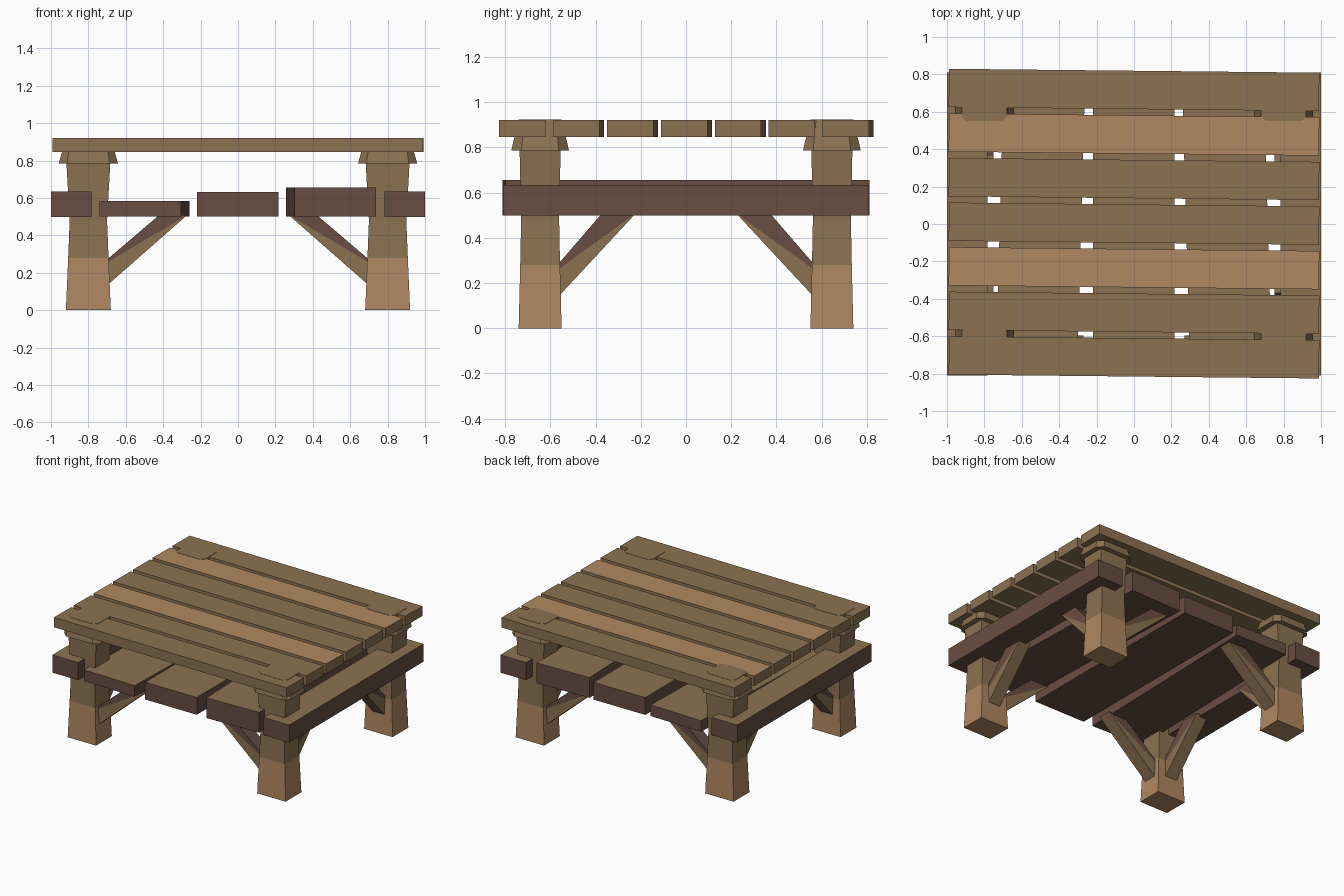
import bpy, bmesh
from math import radians
from mathutils import Matrix, Vector

cube = bpy.data.objects.get("Cube")
if cube:
    bpy.data.objects.remove(cube)


def material(name, rgb):
    m = bpy.data.materials.new(name)
    m.use_nodes = True
    m.diffuse_color = (*rgb, 1)
    m.node_tree.nodes["Principled BSDF"].inputs["Base Color"].default_value = (*rgb, 1)
    return m


TAN = material("weathered tan", (0.262, 0.168, 0.084))
LIGHT = material("light wood", (0.434, 0.246, 0.119))
DARK = material("dark brown wood", (0.138, 0.074, 0.055))


def finish(bm, name, mats, rule=None):
    """Turn a bmesh into an object; rule(face) picks the material slot."""
    bmesh.ops.recalc_face_normals(bm, faces=bm.faces)
    bm.normal_update()
    for f in bm.faces:
        f.material_index = rule(f) if rule else 0
    mesh = bpy.data.meshes.new(name)
    bm.to_mesh(mesh)
    bm.free()
    for m in mats:
        mesh.materials.append(m)
    obj = bpy.data.objects.new(name, mesh)
    bpy.context.collection.objects.link(obj)
    return obj


def board(name, centre, size, turn, mats):
    """Box whose upward face takes the second material."""
    bm = bmesh.new()
    place = (Matrix.Translation(centre) @ Matrix.Rotation(radians(turn), 4, "Z")
             @ Matrix.Diagonal((*size, 1)))
    bmesh.ops.create_cube(bm, size=1, matrix=place)
    return finish(bm, name, mats, lambda f: int(f.normal.z > 0.5))


def loft(name, x, y, sections, mats, rule=None):
    """Stack of chamfered rectangles: (z, half width, half depth, chamfer)."""
    bm = bmesh.new()
    rings = []
    for z, w, d, c in sections:
        pts = []
        for sx, sy in ((1, 1), (-1, 1), (-1, -1), (1, -1)):
            pair = [(sx * w, sy * (d - c)), (sx * (w - c), sy * d)]
            if sx * sy < 0:
                pair.reverse()
            pts += pair if c else pair[:1]
        rings.append([bm.verts.new((x + px, y + py, z)) for px, py in pts])
    for a, b in zip(rings, rings[1:]):
        for i in range(len(a)):
            j = (i + 1) % len(a)
            bm.faces.new((a[i], a[j], b[j], b[i]))
    bm.faces.new(rings[0])
    bm.faces.new(rings[-1])
    return finish(bm, name, mats, rule)


def brace(name, foot, direction, reach, width):
    """Diagonal strut whose side faces are split into a tan and a dark triangle."""
    along = Vector((*direction, 0))
    side = Vector((-along.y, along.x, 0)) * width / 2
    profile = [(-0.06, 0.08), (reach, 0.51), (reach - 0.15, 0.51), (-0.06, 0.22)]
    bm = bmesh.new()
    near, far = [[bm.verts.new(Vector((*foot, z)) + along * d + side * s)
                  for d, z in profile] for s in (-1, 1)]
    painted = []
    for ring in (near, far):
        bm.faces.new(ring[:2] + ring[3:])
        painted.append(bm.faces.new(ring[1:]))
    for i in range(4):
        j = (i + 1) % 4
        f = bm.faces.new((near[i], near[j], far[j], far[i]))
        if i == 2:
            painted.append(f)
    return finish(bm, name, (TAN, DARK), lambda f: int(f in painted))


# Table top: seven boards, two with a lighter upper face
for i in range(7):
    top = LIGHT if i in (2, 5) else TAN
    board(f"top_board_{i + 1}", (0, -0.713 + i * 0.2383, 0.8825),
          (1.98, 0.205, 0.075), -0.6, (TAN, top))

# Lower shelf: two side rails and three uneven boards
for sx, label in ((-1, "right"), (1, "left")):
    board(f"{label}_side_rail", (sx * 0.892, 0, 0.566), (0.216, 1.62, 0.135), 0, (DARK, TAN))
for name, x, w, top, turn in (("right", -0.5, 0.435, 0.585, -1.6),
                              ("middle", -0.002, 0.435, 0.632, 0),
                              ("left", 0.497, 0.437, 0.655, 1.6)):
    board(f"{name}_shelf_board", (x, 0, (0.5 + top) / 2),
          (w, 1.61, top - 0.5), turn, (DARK, TAN))

# Legs with flared caps and two braces each
for sx, sideways in ((-1, "right"), (1, "left")):
    for sy, depth in ((-1, "front"), (1, "back")):
        tag = f"{depth}_{sideways}"
        x, y = sx * 0.8, sy * 0.645
        loft(f"{tag}_leg", x, y,
             [(0, 0.12, 0.095, 0), (0.28, 0.108, 0.088, 0), (0.48, 0.1, 0.084, 0),
              (0.8, 0.118, 0.091, 0)],
             (TAN, LIGHT), lambda f: int(f.calc_center_median().z < 0.28))
        loft(f"{tag}_leg_cap", x, y,
             [(0.785, 0.158, 0.128, 0.045), (0.922, 0.12, 0.095, 0.025)], (TAN,))
        brace(f"{tag}_width_brace", (sx * 0.7, y), (-sx, 0), 0.43, 0.1)
        brace(f"{tag}_depth_brace", (x, sy * 0.56), (0, -sy), 0.34, 0.1)
